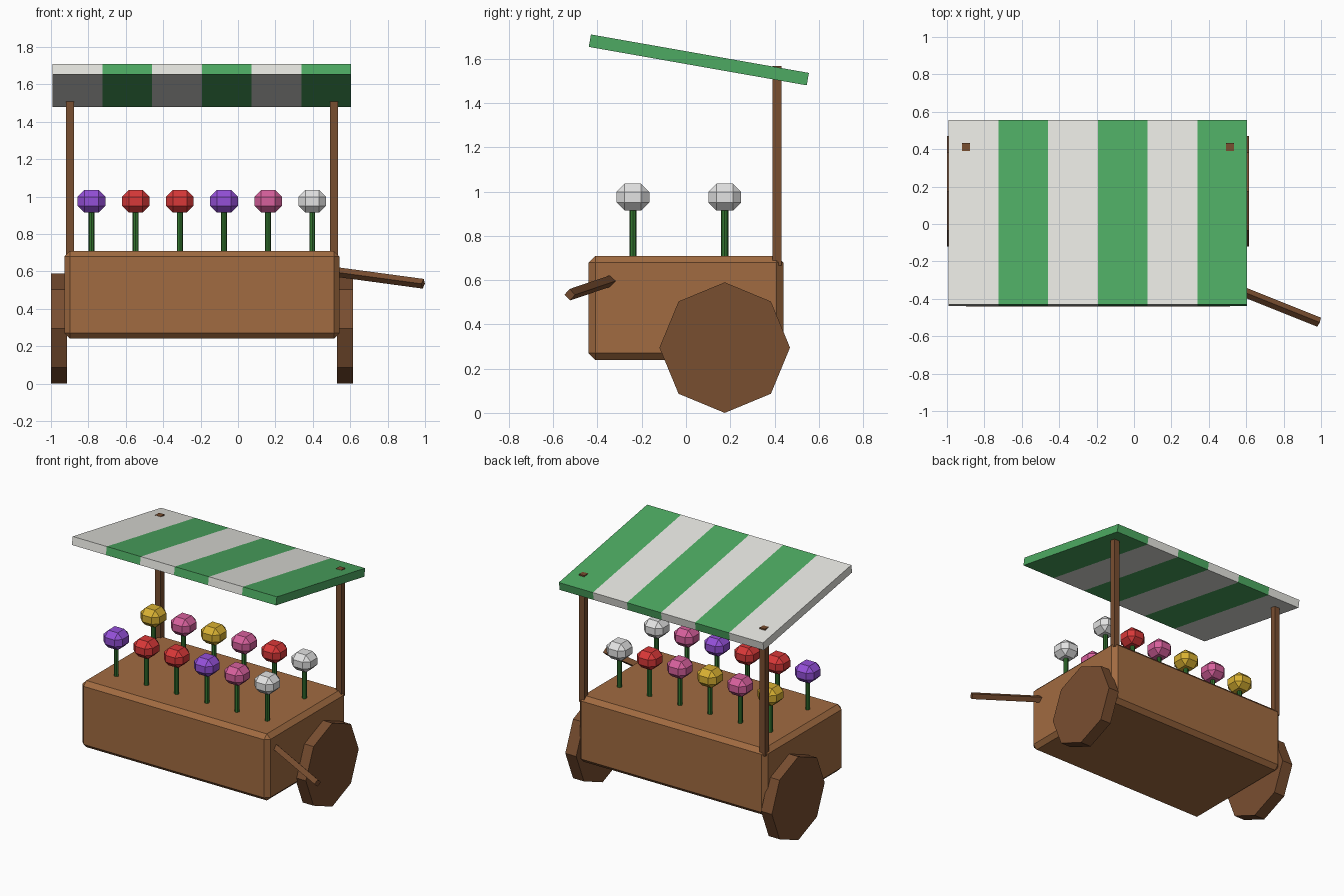
import bpy
import bmesh
import math
from mathutils import Matrix, Vector

if "Cube" in bpy.data.objects:
    bpy.data.objects.remove(bpy.data.objects["Cube"], do_unlink=True)


def material(name, r, g, b):
    """Flat material from 0-255 display values, stored as linear."""
    def lin(v):
        v /= 255
        return v / 12.92 if v <= 0.04 else ((v + 0.055) / 1.055) ** 2.4
    colour = (lin(r), lin(g), lin(b), 1)
    mat = bpy.data.materials.new(name)
    mat.use_nodes = True
    mat.diffuse_color = colour
    mat.node_tree.nodes["Principled BSDF"].inputs["Base Color"].default_value = colour
    return mat


WOOD = material("warm wood", 161, 107, 65)
DARK_WOOD = material("dark wood", 121, 78, 48)
CLOTH = material("canopy white", 229, 229, 224)
GREEN = material("canopy green", 77, 170, 98)
STEM = material("stem green", 52, 118, 48)
PETALS = {
    "purple": material("purple petals", 148, 80, 216),
    "red": material("red petals", 216, 56, 56),
    "pink": material("pink petals", 214, 96, 156),
    "yellow": material("yellow petals", 216, 176, 50),
    "white": material("white petals", 226, 226, 226),
}


def finish(name, bm, mats, location=(0, 0, 0)):
    bmesh.ops.recalc_face_normals(bm, faces=bm.faces)
    mesh = bpy.data.meshes.new(name)
    bm.to_mesh(mesh)
    bm.free()
    for mat in mats:
        mesh.materials.append(mat)
    obj = bpy.data.objects.new(name, mesh)
    obj.location = location
    bpy.context.collection.objects.link(obj)
    return obj


def box(name, size, location, mat, bevel=0):
    bm = bmesh.new()
    bmesh.ops.create_cube(bm, size=1)
    bmesh.ops.scale(bm, vec=size, verts=bm.verts)
    if bevel:
        bmesh.ops.bevel(bm, geom=bm.edges[:], offset=bevel, segments=1,
                        affect='EDGES')
    return finish(name, bm, [mat], location)


def rod(name, start, end, radius, sides, mat):
    """Capped prism running between two points."""
    start, end = Vector(start), Vector(end)
    axis = end - start
    bm = bmesh.new()
    bmesh.ops.create_cone(bm, cap_ends=True, segments=sides, radius1=radius,
                          radius2=radius, depth=axis.length)
    turn = axis.to_track_quat('Z', 'Y').to_matrix()
    bmesh.ops.rotate(bm, cent=(0, 0, 0), matrix=turn, verts=bm.verts)
    return finish(name, bm, [mat], (start + end) / 2)


CART_X = -0.193

# Cart body
box("cart_body", (1.47, 0.88, 0.47), (CART_X, 0, 0.475), WOOD, 0.03)

# Wheels and canopy posts on both sides
for side, sign in (("right", -1), ("left", 1)):
    inner = CART_X + sign * 0.722
    outer = CART_X + sign * 0.807
    rod(side + "_wheel", (inner, 0.175, 0.295), (outer, 0.175, 0.295),
        0.295, 8, DARK_WOOD)
    box(side + "_post", (0.042, 0.042, 0.9),
        (CART_X + sign * 0.706, 0.411, 1.117), DARK_WOOD)

# Single pull handle
rod("pull_handle", (0.45, -0.309, 0.607), (0.99, -0.525, 0.534), 0.026, 4, DARK_WOOD)

# Tilted canopy, cut into stripes
STRIPES = 6
WIDTH = 1.595
STEP = WIDTH / STRIPES
bm = bmesh.new()
bmesh.ops.create_cube(bm, size=1)
bmesh.ops.scale(bm, vec=(WIDTH, 1.0, 0.057), verts=bm.verts)
for i in range(1, STRIPES):
    bmesh.ops.bisect_plane(bm, geom=bm.verts[:] + bm.edges[:] + bm.faces[:],
                           plane_co=(i * STEP - WIDTH / 2, 0, 0),
                           plane_no=(1, 0, 0))
for face in bm.faces:
    x = face.calc_center_median().x + WIDTH / 2
    face.material_index = min(int(x / STEP), STRIPES - 1) % 2
bmesh.ops.rotate(bm, cent=(0, 0, 0), verts=bm.verts,
                 matrix=Matrix.Rotation(math.radians(-10), 3, 'X'))
finish("canopy", bm, [CLOTH, GREEN], (CART_X, 0.058, 1.595))

# Two rows of flowers
ROWS = (
    ("front", -0.24, ("purple", "red", "red", "purple", "pink", "white")),
    ("back", 0.175, ("yellow", "pink", "yellow", "pink", "red", "white")),
)
for row, y, colours in ROWS:
    for i, colour in enumerate(colours):
        x = CART_X + (i - 2.5) * 0.236
        label = f"{row}_flower_{i + 1}"
        rod(label + "_stem", (x, y, 0.68), (x, y, 0.95), 0.016, 8, STEM)
        box(label + "_head", (0.148, 0.148, 0.122), (x, y, 0.975),
            PETALS[colour], 0.037)
